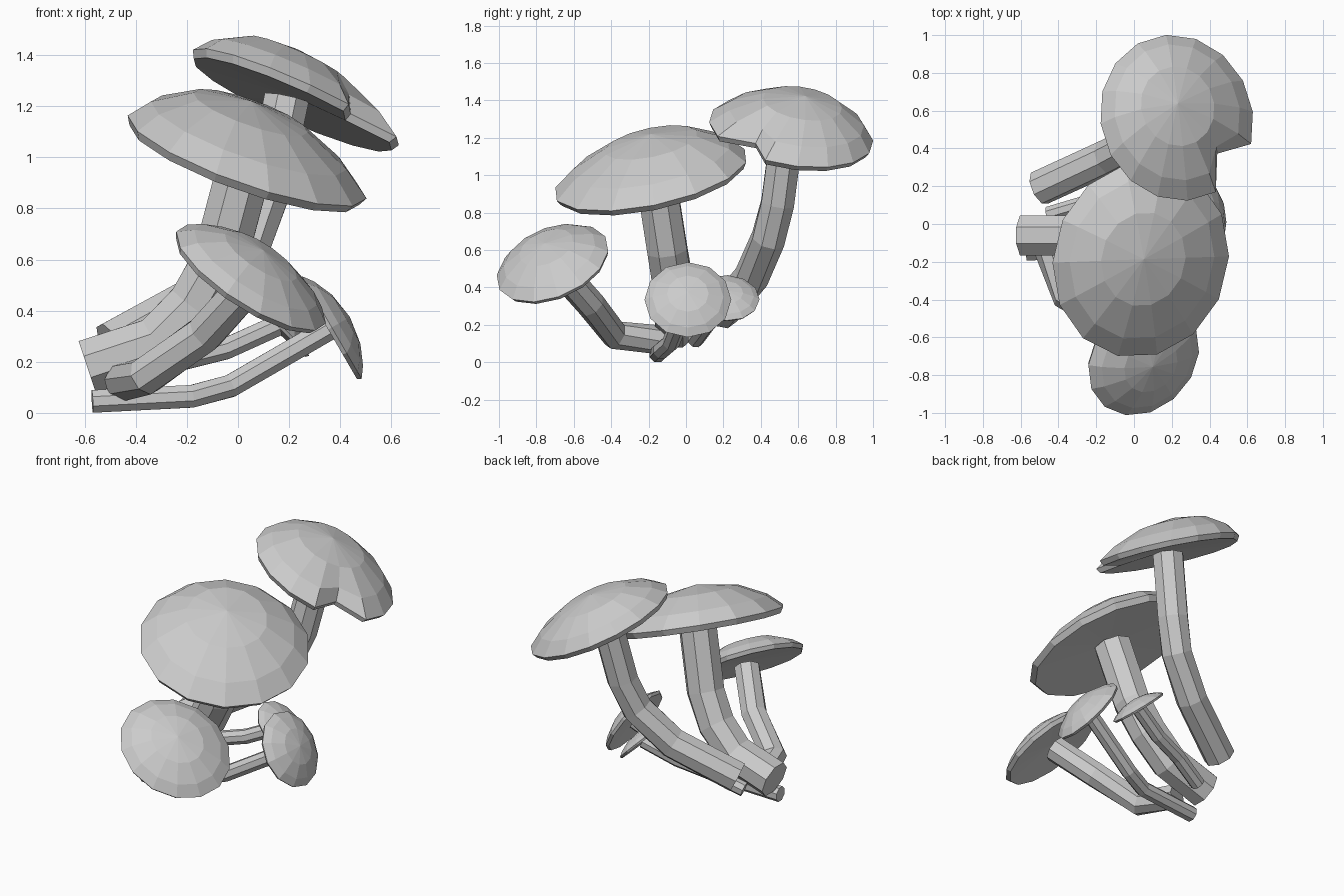
import bpy, bmesh, math
from mathutils import Vector

cube = bpy.data.objects.get("Cube")
if cube:
    bpy.data.objects.remove(cube)

grey = bpy.data.materials.new("plain_grey")
grey.use_nodes = True
COLOUR = (0.6, 0.6, 0.6, 1)
grey.diffuse_color = COLOUR
grey.node_tree.nodes["Principled BSDF"].inputs["Base Color"].default_value = COLOUR


def finish(bm, name):
    bmesh.ops.recalc_face_normals(bm, faces=bm.faces)
    mesh = bpy.data.meshes.new(name)
    bm.to_mesh(mesh)
    bm.free()
    mesh.materials.append(grey)
    obj = bpy.data.objects.new(name, mesh)
    bpy.context.collection.objects.link(obj)


def bridge(bm, a, b):
    n = len(a)
    for i in range(n):
        j = (i + 1) % n
        bm.faces.new((a[i], a[j], b[j], b[i]))


def fan(bm, ring, tip):
    for i in range(len(ring)):
        bm.faces.new((ring[i], ring[(i + 1) % len(ring)], tip))


# Tilted low-poly cap: dome with its tip shifted by lean, thin lip, hollow underside
def cap(name, centre, normal, radius, height, sides=14, phase=0.0, notch=1.0,
        stretch=1.0, lean=(0, 0)):
    turn = Vector((0, 0, 1)).rotation_difference(Vector(normal).normalized())
    lip = radius * 0.035
    bm = bmesh.new()

    def put(x, y, z):
        t = max(z - lip, 0) / height
        local = Vector((x + lean[0] * t, y * stretch + lean[1] * t, z))
        return bm.verts.new(Vector(centre) + turn @ local)

    def ring(scale, z, dent=1.0):
        verts = []
        for i in range(sides):
            a = math.radians(phase) + i * math.tau / sides
            r = radius * scale * (dent if i == 0 else 1)
            verts.append(put(r * math.cos(a), r * math.sin(a), z))
        return verts

    rings = [ring(0.96, -lip, notch), ring(1, lip, notch),
             ring(0.82, height * 0.43, (1 + 2 * notch) / 3), ring(0.48, height * 0.81)]
    for a, b in zip(rings, rings[1:]):
        bridge(bm, a, b)
    fan(bm, rings[-1], put(0, 0, height))
    fan(bm, rings[0], put(0, 0, lip))
    finish(bm, name)


# Faceted stem swept along a bent path
def stem(name, path, radius, sides=8):
    points = [Vector(p) for p in path]
    bm = bmesh.new()
    rings = []
    for k, p in enumerate(points):
        before, after = points[max(k - 1, 0)], points[min(k + 1, len(points) - 1)]
        along = (after - before).normalized()
        u = along.cross(Vector((0, 1, 0))).normalized()
        v = along.cross(u)
        rings.append([bm.verts.new(p + radius * (u * math.cos(a) + v * math.sin(a)))
                      for a in (math.tau * (i + 0.5) / sides for i in range(sides))])
    for a, b in zip(rings, rings[1:]):
        bridge(bm, a, b)
    bm.faces.new(rings[0])
    bm.faces.new(rings[-1])
    finish(bm, name)


# Large middle mushroom
cap("middle_cap", (0.03, -0.185, 0.985), (0.33, -0.2, 0.93), 0.495, 0.225,
    stretch=1.07, lean=(-0.06, 0.05))
stem("middle_stem", [(-0.59, -0.06, 0.18), (-0.32, -0.06, 0.27), (-0.17, -0.07, 0.42),
                     (-0.07, -0.1, 0.6), (0.03, -0.16, 0.98)], 0.115)

# Tall back mushroom with a notched rim
cap("back_cap", (0.22, 0.56, 1.22), (0.45, 0.17, 1), 0.445, 0.2, 16, -39, 0.66,
    lean=(-0.08, 0.05))
stem("back_stem", [(-0.5, 0.19, 0.265), (-0.15, 0.35, 0.455), (0.04, 0.44, 0.66),
                   (0.11, 0.49, 0.85), (0.19, 0.54, 1.23)], 0.095)

# Low front mushroom
cap("front_cap", (0.045, -0.71, 0.52), (0.66, -0.42, 1), 0.345, 0.135,
    stretch=0.92, lean=(-0.02, 0))
stem("front_stem", [(-0.45, -0.14, 0.12), (-0.36, -0.38, 0.145), (-0.13, -0.51, 0.31),
                    (0.04, -0.68, 0.5)], 0.078)

# Two small side mushrooms
cap("small_cap", (0.36, 0.01, 0.33), (0.86, 0, 0.5), 0.232, 0.09, 12)
stem("small_stem", [(-0.57, -0.15, 0.045), (-0.18, -0.13, 0.065), (-0.03, -0.08, 0.105),
                    (0.36, 0.01, 0.33)], 0.048)
cap("tiny_cap", (0.15, 0.22, 0.34), (0.7, 0.05, 0.71), 0.173, 0.06, 12)
stem("tiny_stem", [(-0.45, 0.05, 0.12), (-0.25, 0.11, 0.2), (-0.05, 0.16, 0.25),
                   (0.15, 0.22, 0.34)], 0.045)
